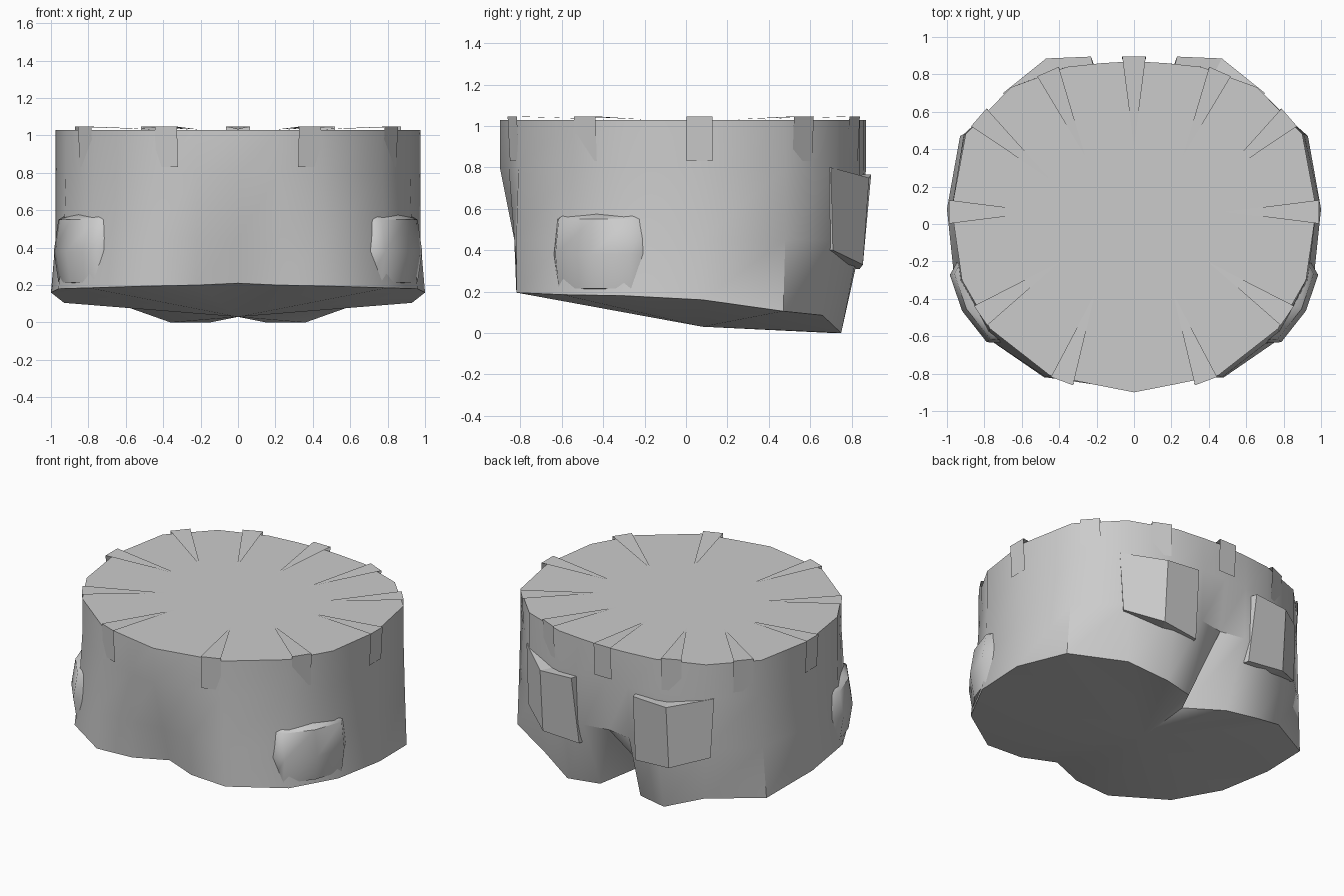
import bpy, math
from mathutils import Vector

if "Cube" in bpy.data.objects:
    bpy.data.objects.remove(bpy.data.objects["Cube"])


def make(name, verts, faces, angle=None):
    me = bpy.data.meshes.new(name)
    me.from_pydata(verts, [], faces)
    me.update()
    ob = bpy.data.objects.new(name, me)
    bpy.context.collection.objects.link(ob)
    if angle:
        bpy.ops.object.select_all(action='DESELECT')
        ob.select_set(True)
        bpy.context.view_layer.objects.active = ob
        bpy.ops.object.shade_smooth_by_angle(angle=math.radians(angle))
    return ob


def mirrored(name, verts, faces, angle=None):
    make(name + "_right", verts, faces, angle)
    make(name + "_left", [(-x, y, z) for x, y, z in verts],
         [tuple(reversed(f)) for f in faces], angle)


def full_ring(half):
    # half runs front centre -> right side -> back centre
    return half + [(-x, y, z) for x, y, z in half[-2:0:-1]]


# Body: waist ring, hip ring and two-lobed leg hem
waist = [(0, -.90), (.22, -.857), (.45, -.81), (.77, -.56), (.92, -.3), (.975, .08),
         (.9, .48), (.66, .73), (.36, .84), (.17, .86), (0, .87)]
hip = [(0, -.80), (.22, -.83), (.47, -.82), (.78, -.58), (.93, -.3), (.975, .08),
       (.91, .48), (.65, .72), (.37, .84), (.17, .85), (0, .82)]
hem = [(0, -.73, .21), (.22, -.81, .2), (.48, -.82, .195), (.8, -.6, .185), (.96, -.3, .18),
       (1, .08, .16), (.93, .47, .105), (.6, .66, .085), (.36, .75, 0), (.15, .7, 0), (0, .46, .07)]
rings = [hem, [(x, y, .45) for x, y in hip],
         [(x, y, .8) for x, y in waist], [(x, y, 1.03) for x, y in waist]]
verts, faces = [], []
for r in rings:
    verts += full_ring(r)
n = len(verts) // 4
for k in range(3):
    for i in range(n):
        j = (i + 1) % n
        faces.append((k * n + i, k * n + j, (k + 1) * n + j, (k + 1) * n + i))
faces.append(tuple(range(3 * n, 4 * n)))
verts.append((0, .08, .03))
faces += [((i + 1) % n, i, 4 * n) for i in range(n)]
make("body", verts, faces, 40)


# Belt loops: outer strap plus a wedge tapering inward on top
def belt_loop(name, rim, tip):
    rim, tip = Vector(rim), Vector(tip)
    d = (rim - tip).normalized()
    s = Vector((-d.y, d.x)) * .063
    low = rim - d * .012
    v = [(*(low - s), .83), (*(low + s), .83), (*(rim + s), 1.047), (*(rim - s), 1.047),
         (*tip, 1.032)]
    make(name, v, [(0, 1, 2, 3), (3, 2, 4)])


loops = [((.99, .065), (.49, .065)), ((.83, .57), (.45, .24)), ((.46, .815), (.26, .36)),
         ((.82, -.49), (.4, -.205)), ((.385, -.84), (.21, -.375))]
belt_loop("belt_loop_back", (0, .895), (0, .41))
for i, (a, b) in enumerate(loops):
    for side, m in (("right", 1), ("left", -1)):
        belt_loop(f"belt_loop_{i}_{side}", (a[0] * m, a[1]), (b[0] * m, b[1]))

# Front side pockets: puffy panels wrapped round the hips
cols = [(.65, -.60), (.70, -.632), (.78, -.625), (.91, -.46), (.975, -.27), (.93, -.19), (.88, -.20)]
rows = [(.20, .90), (.215, .985), (.38, 1.01), (.55, .985), (.58, .93)]
v = [(x * f, y * f, z) for z, f in rows for x, y in cols]
c = len(cols)
f = [(r * c + i, r * c + i + 1, (r + 1) * c + i + 1, (r + 1) * c + i)
     for r in range(len(rows) - 1) for i in range(c - 1)]
f += [tuple(range(c - 1, -1, -1)), tuple(range(4 * c, 5 * c))]
mirrored("side_pocket", v, f, 50)

# Back pockets: faceted slabs, outer skin and buried inner skin
outer = [(.70, .70, .80), (.68, .71, .40), (.47, .885, .75), (.47, .855, .33),
         (.23, .895, .765), (.21, .84, .31)]
inner = [(x * .9, y - .09, z) for x, y, z in outer]
v = outer + inner
f = [(1, 0, 2, 3), (3, 2, 4, 5), (0, 1, 7, 6), (5, 4, 10, 11),
     (2, 0, 6, 8), (4, 2, 8, 10), (1, 3, 9, 7), (3, 5, 11, 9), (6, 7, 9, 8), (8, 9, 11, 10)]
mirrored("back_pocket", v, f)
